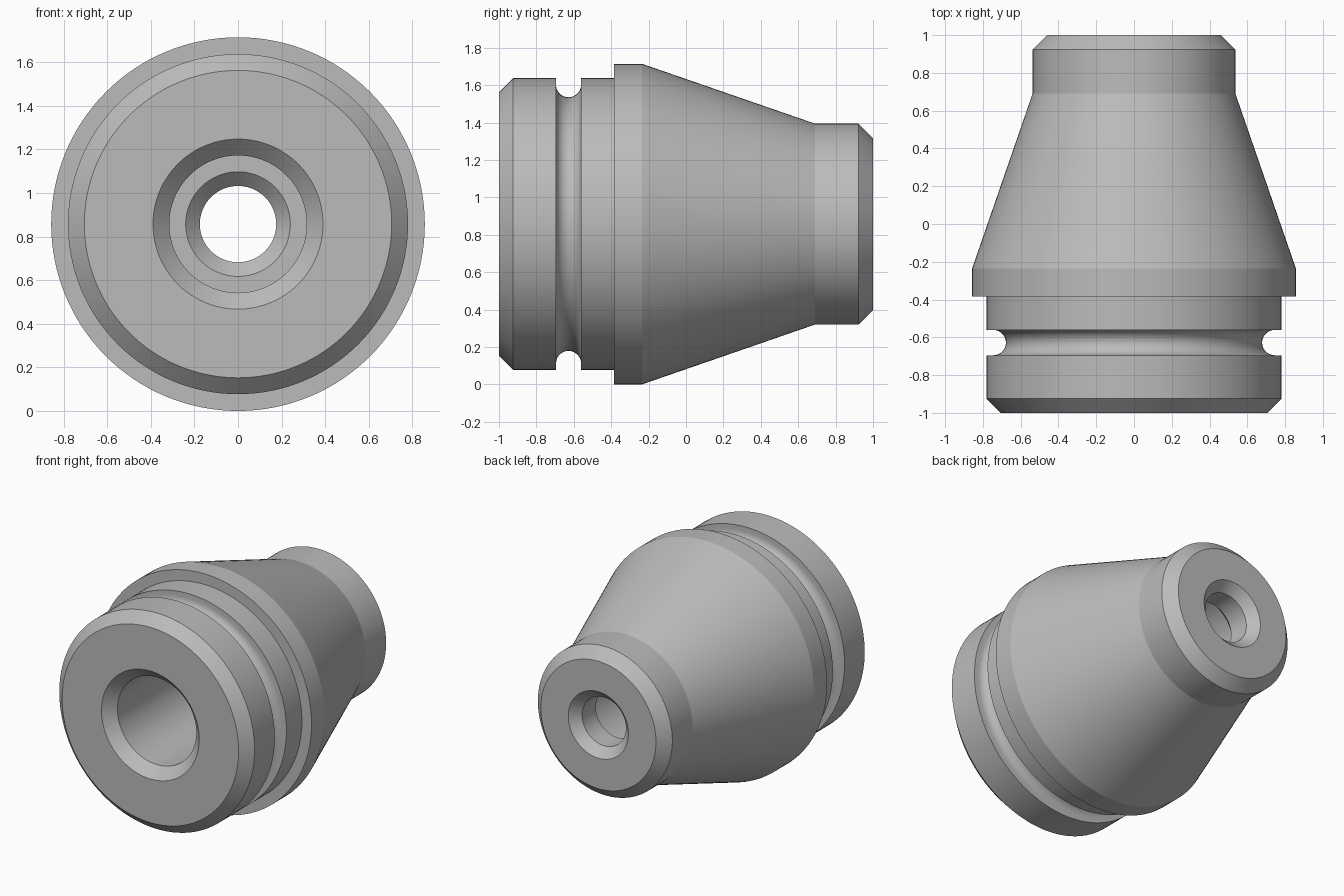
import bpy, bmesh, math
from mathutils import Matrix, Vector

cube = bpy.data.objects.get("Cube")
if cube:
    bpy.data.objects.remove(cube, do_unlink=True)

RADIUS = 0.857
SEGMENTS = 128

# Satin grey metal
metal = bpy.data.materials.new("grey metal")
metal.use_nodes = True
grey = (0.5, 0.5, 0.5, 1)
metal.diffuse_color = grey
metal.node_tree.nodes["Principled BSDF"].inputs["Base Color"].default_value = grey


def groove(y, radius, width, steps=14):
    """Round-bottomed groove: straight walls ending in a half circle."""
    r = width / 2
    arc = [(y - r * math.cos(math.pi * i / steps),
            radius - 0.035 - r * math.sin(math.pi * i / steps))
           for i in range(steps + 1)]
    return [(y - r, radius)] + arc + [(y + r, radius)]


def lathe(name, profile):
    """Turn a closed (y, radius) profile around the y axis."""
    bm = bmesh.new()
    verts = [bm.verts.new((r, y, 0)) for y, r in profile]
    edges = [bm.edges.new((verts[i - 1], verts[i])) for i in range(len(verts))]
    bmesh.ops.spin(bm, geom=verts + edges, cent=(0, 0, 0), axis=(0, 1, 0),
                   angle=math.tau, steps=SEGMENTS, use_merge=True)
    bmesh.ops.remove_doubles(bm, verts=bm.verts, dist=1e-5)
    bmesh.ops.recalc_face_normals(bm, faces=bm.faces)
    bmesh.ops.transform(bm, matrix=Matrix.Translation(Vector((0, 0, RADIUS))),
                        verts=bm.verts)
    mesh = bpy.data.meshes.new(name)
    bm.to_mesh(mesh)
    bm.free()
    obj = bpy.data.objects.new(name, mesh)
    bpy.context.collection.objects.link(obj)
    mesh.materials.append(metal)
    bpy.ops.object.select_all(action='DESELECT')
    obj.select_set(True)
    bpy.context.view_layer.objects.active = obj
    bpy.ops.object.shade_smooth_by_angle(angle=math.radians(16))
    return obj


# Outside: chamfered collar, groove, flange, cone and chamfered nose
outside = [(-1, 0.705), (-0.925, 0.78)]
outside += groove(-0.628, 0.78, 0.134)
outside += [(-0.385, 0.78), (-0.385, RADIUS), (-0.235, RADIUS),
            (0.69, 0.537), (0.923, 0.537), (1, 0.46)]

# Inside, back to front: narrow hole, seat and wide chamfered socket
inside = [(1, 0.24), (0.935, 0.175), (0.78, 0.175), (0.715, 0.24),
          (0.715, 0.315), (-0.925, 0.315), (-1, 0.39)]

lathe("turned_sleeve", outside + inside)
